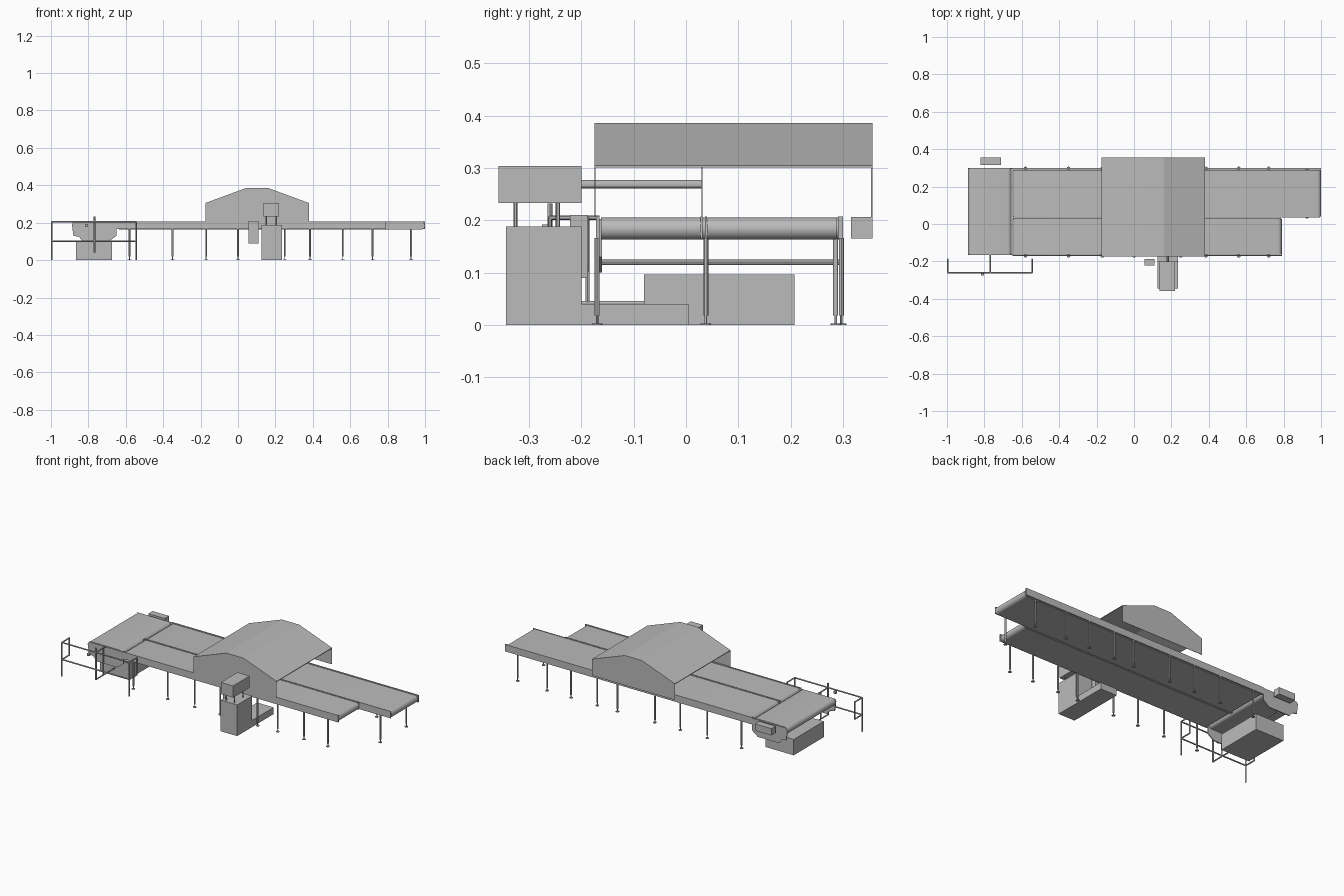
import bpy, bmesh, math
from mathutils import Vector

if "Cube" in bpy.data.objects:
    bpy.data.objects.remove(bpy.data.objects["Cube"], do_unlink=True)

grey = bpy.data.materials.new("machine_grey")
grey.use_nodes = True
COLOUR = (0.5, 0.5, 0.5, 1)
grey.diffuse_color = COLOUR
grey.node_tree.nodes["Principled BSDF"].inputs["Base Color"].default_value = COLOUR


def finish(name, bm, smooth=False):
    bmesh.ops.recalc_face_normals(bm, faces=bm.faces)
    mesh = bpy.data.meshes.new(name)
    bm.to_mesh(mesh)
    bm.free()
    mesh.materials.append(grey)
    ob = bpy.data.objects.new(name, mesh)
    bpy.context.collection.objects.link(ob)
    if smooth:
        bpy.ops.object.select_all(action="DESELECT")
        ob.select_set(True)
        bpy.context.view_layer.objects.active = ob
        bpy.ops.object.shade_smooth_by_angle()
    return ob


def prism(name, profile, y0, y1, smooth=False):
    """Extrude an x-z outline along y."""
    bm = bmesh.new()
    face = bm.faces.new([bm.verts.new((x, y0, z)) for x, z in profile])
    out = bmesh.ops.extrude_face_region(bm, geom=[face])
    moved = [v for v in out["geom"] if isinstance(v, bmesh.types.BMVert)]
    bmesh.ops.translate(bm, verts=moved, vec=(0, y1 - y0, 0))
    return finish(name, bm, smooth)


def box(name, x, y, z):
    return prism(name, [(x[0], z[0]), (x[1], z[0]), (x[1], z[1]), (x[0], z[1])], *y)


def add_tube(bm, a, b, radius):
    a, b = Vector(a), Vector(b)
    out = bmesh.ops.create_cone(bm, cap_ends=True, segments=12, radius1=radius,
                                radius2=radius, depth=(b - a).length)
    turn = (b - a).to_track_quat("Z", "Y").to_matrix().to_4x4()
    bmesh.ops.transform(bm, matrix=turn, verts=out["verts"])
    bmesh.ops.translate(bm, verts=out["verts"], vec=(a + b) / 2)


def tubes(name, parts):
    bm = bmesh.new()
    for a, b, radius in parts:
        add_tube(bm, a, b, radius)
    return finish(name, bm, True)


def belt(name, x0, x1, y0, y1):
    """Flat belt with rounded ends."""
    r, mid = 0.021, 0.184
    outline = []
    for cx, start in ((x1 - r, -90), (x0 + r, 90)):
        for i in range(11):
            a = math.radians(start + i * 18)
            outline.append((cx + r * math.cos(a), mid + r * math.sin(a)))
    return prism(name, outline, y0, y1, True)


# Conveyor belts and their side frames
FRONT_Y, BACK_Y = -0.17, 0.297
belt("front_belt", -0.65, 0.79, -0.162, 0.028)
belt("back_belt", -0.65, 1.0, 0.04, 0.288)
FRAME_Z = (0.165, 0.207)
box("front_outer_frame", (-0.65, 0.79), (-0.172, -0.165), FRAME_Z)
box("front_inner_frame", (-0.65, 0.785), (0.028, 0.032), FRAME_Z)
box("back_inner_frame", (-0.65, 0.995), (0.036, 0.04), FRAME_Z)
box("back_outer_frame", (-0.65, 1.0), (0.291, 0.3), FRAME_Z)


# Conveyor legs with threaded feet
def leg(x, y):
    tubes("conveyor_leg", [((x, y, 0.018), (x, y, 0.166), 0.005),
                           ((x, y, 0), (x, y, 0.02), 0.0025),
                           ((x, y, 0), (x, y, 0.003), 0.01)])


for x in (-0.58, -0.35, -0.17, 0.0, 0.25, 0.385, 0.56, 0.72):
    leg(x, FRONT_Y)
    leg(x, BACK_Y)
leg(0.925, 0.038)
leg(0.925, 0.286)

# Transfer unit at the end of the line
belt("transfer_belt", -0.888, -0.655, -0.16, 0.294)
plate = [(-0.88, 0.203), (-0.888, 0.19), (-0.88, 0.13), (-0.85, 0.125), (-0.83, 0.1),
         (-0.69, 0.1), (-0.65, 0.13), (-0.65, 0.203)]
prism("transfer_front_plate", plate, -0.167, -0.161)
prism("transfer_back_plate", plate, 0.294, 0.3)
tubes("transfer_roller", [((-0.77, -0.165, 0.12), (-0.77, 0.296, 0.12), 0.005)])
box("transfer_base", (-0.865, -0.675), (-0.08, 0.207), (0, 0.096))
box("transfer_motor_box", (-0.82, -0.71), (0.315, 0.356), (0.165, 0.206))

# Hood: folded roof sheet, open at both ends, with front and back walls
roof = [(-0.175, 0.305), (0.045, 0.386), (0.16, 0.386), (0.38, 0.305)]
under = [(x, z - 0.004) for x, z in reversed(roof)]
prism("hood_roof", roof + under, -0.175, 0.356)
wall = [(-0.175, 0.206)] + roof + [(0.38, 0.206)]
prism("hood_front_wall", wall, -0.175, -0.173)
prism("hood_back_wall", wall, 0.354, 0.356)
box("hood_partition", (0.045, 0.16), (0.03, 0.032), (0.206, 0.383))

# Control cabinet, raised head and arm reaching under the hood
box("cabinet", (0.125, 0.235), (-0.344, -0.2), (0, 0.188))
box("cabinet_base", (0.125, 0.235), (-0.2, 0.005), (0, 0.04))
box("head_box", (0.137, 0.218), (-0.358, -0.2), (0.233, 0.304))
posts = [((x, y, 0.186), (x, y, 0.235), 0.004)
         for x in (0.15, 0.205) for y in (-0.326, -0.245)]
tubes("head_posts", posts)
tubes("head_arm", [((0.178, -0.2, 0.269), (0.178, 0.03, 0.269), 0.008)])
box("side_control_box", (0.055, 0.11), (-0.222, -0.188), (0.09, 0.21))

# Guard rail around the transfer unit
rail = []
R = 0.004
X0, X1, Y0, Y1 = -0.995, -0.545, -0.26, -0.188
for z in (0.102, 0.205):
    rail.append(((X0, Y0, z), (X1, Y0, z), R))
    for x in (X0, X1):
        rail.append(((x, Y0, z), (x, Y1, z), R))
for x in (X0, X1):
    rail.append(((x, Y0, 0), (x, Y0, 0.205), R))
    rail.append(((x, Y1, 0.102), (x, Y1, 0.205), R))
POST = -0.768
rail += [((POST, Y0, 0.04), (POST, Y0, 0.232), 0.005),
         ((POST, Y0, 0.205), (POST, -0.165, 0.205), R),
         ((POST, Y1, 0.042), (POST, Y1, 0.205), R),
         ((POST, Y0, 0.042), (POST, -0.08, 0.042), R)]
tubes("guard_rail", rail)
box("rail_button", (-0.818, -0.803), (-0.275, -0.26), (0.178, 0.192))
